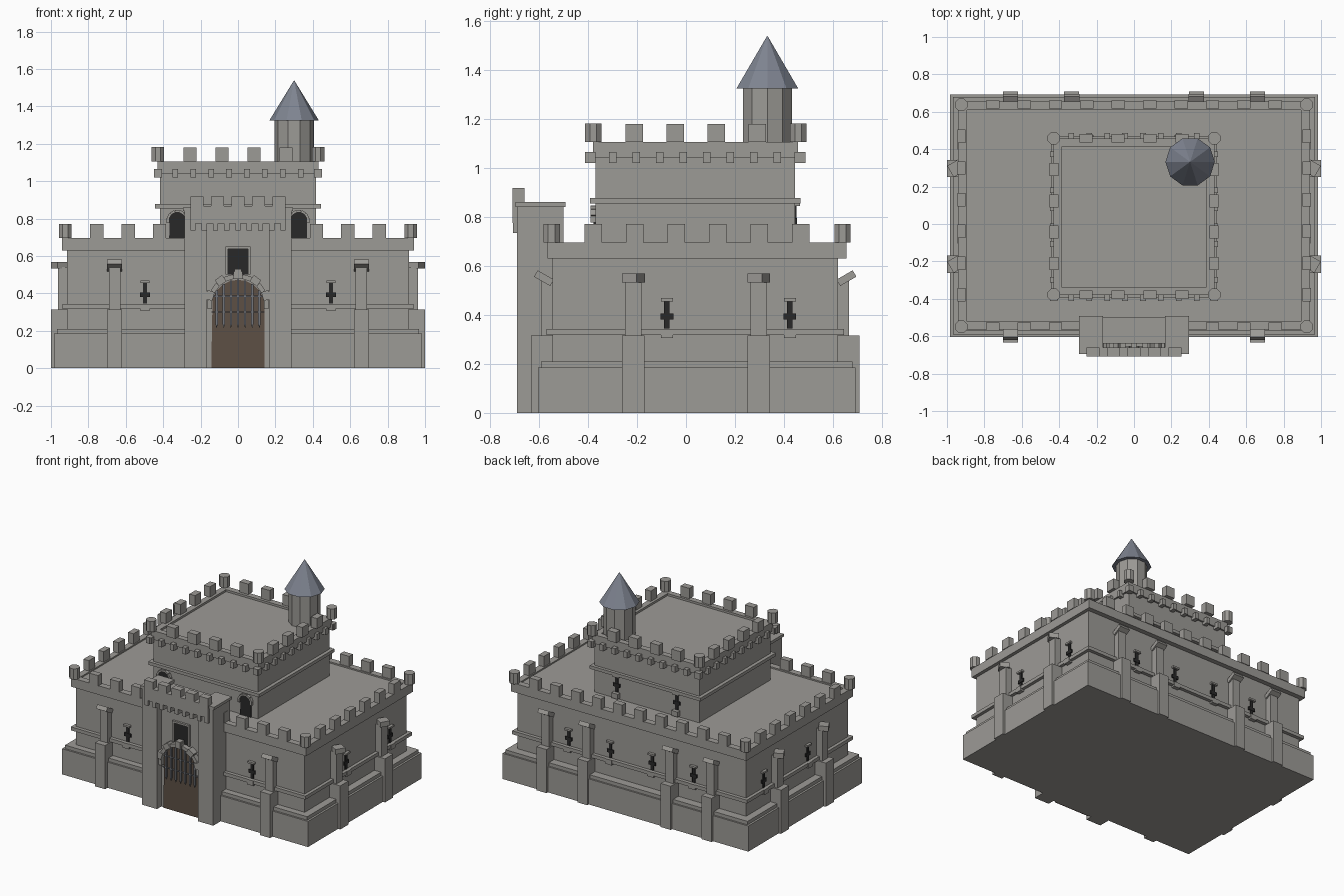
import bpy, bmesh, math
from mathutils import Matrix, Vector

if "Cube" in bpy.data.objects:
    bpy.data.objects.remove(bpy.data.objects["Cube"])


def material(name, rgb):
    m = bpy.data.materials.new(name)
    m.diffuse_color = (*rgb, 1)
    m.use_nodes = True
    m.node_tree.nodes["Principled BSDF"].inputs["Base Color"].default_value = m.diffuse_color
    return m


STONE = material("stone", (0.335, 0.325, 0.305))
SLATE = material("slate_blue", (0.21, 0.23, 0.28))
WOOD = material("brown_wood", (0.11, 0.08, 0.06))
DARK = material("dark_opening", (0.022, 0.022, 0.022))
IRON = material("iron", (0.17, 0.18, 0.20))


def box(bm, x0, x1, y0, y1, z0, z1, mat=Matrix()):
    m = Matrix.Translation(((x0 + x1) / 2, (y0 + y1) / 2, (z0 + z1) / 2))
    s = Matrix.Diagonal((x1 - x0, y1 - y0, z1 - z0, 1))
    bmesh.ops.create_cube(bm, size=1, matrix=mat @ m @ s)


def cone(bm, x, y, z0, z1, r0, r1, n):
    m = Matrix.Translation((x, y, (z0 + z1) / 2)) @ Matrix.Rotation(math.pi / n, 4, 'Z')
    bmesh.ops.create_cone(bm, cap_ends=True, segments=n, radius1=r0, radius2=r1,
                          depth=z1 - z0, matrix=m)


def prism(bm, pts, y0, y1):
    """Extrude an x-z outline from y0 to y1."""
    f = bm.faces.new([bm.verts.new((x, y0, z)) for x, z in pts])
    ext = bmesh.ops.extrude_face_region(bm, geom=[f])["geom"]
    bmesh.ops.translate(bm, vec=(0, y1 - y0, 0),
                        verts=[v for v in ext if isinstance(v, bmesh.types.BMVert)])


def finish(bm, name, mat):
    bmesh.ops.recalc_face_normals(bm, faces=bm.faces)
    me = bpy.data.meshes.new(name)
    bm.to_mesh(me)
    bm.free()
    me.materials.append(mat)
    ob = bpy.data.objects.new(name, me)
    bpy.context.collection.objects.link(ob)
    return ob


def wall_frame(x, y, angle):
    """Local frame on a wall: local -y points outward."""
    return Matrix.Translation((x, y, 0)) @ Matrix.Rotation(angle, 4, 'Z')


def arch(w, z0, spring, n=10):
    return [(-w, z0), (w, z0)] + [(w * math.cos(math.pi * i / n), spring + w * math.sin(math.pi * i / n))
                                  for i in range(n + 1)]


def battlement(name, hx, y0, y1, z0, z1, nx, ny, w, t):
    """Merlons on all four edges, with eight-sided corner turrets."""
    bm = bmesh.new()
    cx, c0, c1 = hx - t / 2, y0 + t / 2, y1 - t / 2
    for i in range(1, nx - 1):
        x = -cx + 2 * cx * i / (nx - 1)
        for y in (c0, c1):
            box(bm, x - w / 2, x + w / 2, y - t / 2, y + t / 2, z0, z1)
    for i in range(1, ny - 1):
        y = c0 + (c1 - c0) * i / (ny - 1)
        for x in (-cx, cx):
            box(bm, x - t / 2, x + t / 2, y - w / 2, y + w / 2, z0, z1)
    for x in (-cx, cx):
        for y in (c0, c1):
            cone(bm, x, y, z0, z1 + 0.002, 0.036, 0.036, 8)
    finish(bm, name, STONE)


# Plinth, curtain wall and string courses
bm = bmesh.new()
box(bm, -0.983, 0.983, -0.605, 0.692, 0, 0.185)
box(bm, -0.968, 0.968, -0.592, 0.68, 0.185, 0.21)
finish(bm, "plinth", STONE)
bm = bmesh.new()
box(bm, -0.915, 0.915, -0.545, 0.62, 0.2, 0.685)
box(bm, -0.938, 0.938, -0.57, 0.645, 0.317, 0.342)
finish(bm, "curtain_wall", STONE)
bm = bmesh.new()
for s in (-1, 1):
    box(bm, s * 0.917 - 0.023, s * 0.917 + 0.023, -0.565, 0.655, 0.63, 0.695)
box(bm, -0.9, 0.9, -0.565, -0.52, 0.63, 0.695)
box(bm, -0.9, 0.9, 0.61, 0.655, 0.63, 0.695)
finish(bm, "curtain_parapet", STONE)
battlement("curtain_merlons", 0.945, -0.57, 0.66, 0.695, 0.77, 12, 8, 0.072, 0.043)

# Keep with string course, parapet and corbels
bm = bmesh.new()
box(bm, -0.418, 0.418, -0.37, 0.445, 0.67, 1.09)
box(bm, -0.443, 0.443, -0.392, 0.467, 0.855, 0.878)
finish(bm, "keep", STONE)
bm = bmesh.new()
for s in (-1, 1):
    box(bm, s * 0.408 - 0.022, s * 0.408 + 0.022, -0.38, 0.457, 1.04, 1.105)
box(bm, -0.39, 0.39, -0.38, -0.34, 1.04, 1.105)
box(bm, -0.39, 0.39, 0.415, 0.457, 1.04, 1.105)
finish(bm, "keep_parapet", STONE)
battlement("keep_merlons", 0.452, -0.402, 0.482, 1.105, 1.18, 6, 6, 0.07, 0.047)
bm = bmesh.new()
for i in range(10):
    c = -0.432 + 0.096 * i
    for s in (-1, 1):
        box(bm, c - 0.015, c + 0.015, 0.037 + s * 0.428 - 0.022, 0.037 + s * 0.428 + 0.022, 1.02, 1.065)
        box(bm, s * 0.428 - 0.022, s * 0.428 + 0.022, 0.037 + c - 0.015, 0.037 + c + 0.015, 1.02, 1.065)
finish(bm, "keep_corbels", STONE)

# Round turret
bm = bmesh.new()
cone(bm, 0.30, 0.332, 1.08, 1.34, 0.105, 0.105, 10)
finish(bm, "turret", STONE)
bm = bmesh.new()
cone(bm, 0.30, 0.332, 1.325, 1.54, 0.132, 0, 10)
finish(bm, "turret_roof", SLATE)

# Buttresses with tilted caps
bm = bmesh.new()
for x, ys, a in [(-0.66, -0.545, 0), (0.66, -0.545, 0)] + \
        [(x, 0.62, math.pi) for x in (-0.66, -0.333, 0.333, 0.66)]:
    m = wall_frame(x, ys, a)
    box(bm, -0.04, 0.04, -0.088, 0.02, 0.0, 0.315, m)
    box(bm, -0.031, 0.031, -0.045, 0.02, 0.3, 0.545, m)
    tilt = m @ Matrix.Translation((0, -0.035, 0.55)) @ Matrix.Rotation(math.radians(-30), 4, 'X')
    box(bm, -0.041, 0.041, -0.038, 0.038, -0.015, 0.015, tilt)
for s in (-1, 1):
    for y in (-0.215, 0.297):
        m = wall_frame(s * 0.915, y, s * math.pi / 2)
        box(bm, -0.046, 0.046, -0.085, 0.02, 0.0, 0.315, m)
        box(bm, -0.033, 0.033, -0.048, 0.02, 0.3, 0.54, m)
        turn = Matrix.Translation((s * 0.953, y, 0.55)) @ Matrix.Rotation(-s * math.radians(30), 4, 'Z')
        box(bm, -0.033, 0.033, -0.035, 0.035, -0.018, 0.018, turn)
finish(bm, "buttresses", STONE)

# Cross-shaped arrow slits with lintels and sills
slits, trims = bmesh.new(), bmesh.new()
spots = [(x, -0.545, 0, 0.4) for x in (-0.497, 0.497)]
spots += [(x, 0.62, math.pi, 0.4) for x in (-0.5, -0.167, 0.167, 0.5)]
spots += [(s * 0.915, y, s * math.pi / 2, 0.4) for s in (-1, 1) for y in (-0.078, 0.424)]
spots += [(x, 0.445, math.pi, 0.79) for x in (-0.24, 0.24)]
for x, y, a, z in spots:
    m = wall_frame(x, y, a)
    box(slits, -0.011, 0.011, -0.007, 0.01, z - 0.055, z + 0.055, m)
    box(slits, -0.026, 0.026, -0.009, 0.01, z - 0.018, z + 0.006, m)
    box(trims, -0.025, 0.025, -0.02, 0.01, z + 0.055, z + 0.068, m)
    box(trims, -0.025, 0.025, -0.028, 0.01, z - 0.095, z - 0.058, m)
finish(slits, "arrow_slits", DARK)
finish(trims, "slit_trim", STONE)

# Arched keep doorways
dark, ring = bmesh.new(), bmesh.new()
for x in (-0.325, 0.325):
    prism(dark, [(x + px, pz) for px, pz in arch(0.043, 0.685, 0.79)[:-1]], -0.378, -0.36)
    for i in range(7):
        a = math.pi * i / 6
        m = Matrix.Translation((x, -0.378, 0.79)) @ Matrix.Rotation(-a, 4, 'Y')
        box(ring, 0.042, 0.056, -0.012, 0.02, -0.013, 0.013, m)
finish(dark, "keep_doorways", DARK)
finish(ring, "doorway_stones", STONE)

# Gatehouse body, pillars, cornices, parapet
bm = bmesh.new()
box(bm, -0.17, 0.17, -0.64, -0.5, 0, 0.835)
for s in (-1, 1):
    box(bm, s * 0.225 - 0.06, s * 0.225 + 0.06, -0.69, -0.5, 0, 0.845)
    box(bm, s * 0.23 - 0.065, s * 0.23 + 0.065, -0.695, -0.492, 0.84, 0.86)
finish(bm, "gatehouse", STONE)
bm = bmesh.new()
box(bm, -0.255, 0.255, -0.708, -0.66, 0.775, 0.866)
for i in range(5):
    c = -0.22 + 0.11 * i
    box(bm, c - 0.035, c + 0.035, -0.708, -0.66, 0.86, 0.917)
for i in range(9):
    c = -0.24 + 0.06 * i
    box(bm, c - 0.014, c + 0.014, -0.706, -0.635, 0.735, 0.78)
finish(bm, "gatehouse_parapet", STONE)

# Gate window
bm = bmesh.new()
box(bm, -0.054, 0.054, -0.646, -0.63, 0.5, 0.638)
finish(bm, "gate_window", DARK)
bm = bmesh.new()
for s in (-1, 1):
    box(bm, s * 0.061 - 0.007, s * 0.061 + 0.007, -0.655, -0.63, 0.5, 0.652)
box(bm, -0.054, 0.054, -0.655, -0.63, 0.638, 0.652)
finish(bm, "window_frame", STONE)

# Arched door, portcullis and arch stones
bm = bmesh.new()
prism(bm, arch(0.143, 0.0, 0.33)[:-1], -0.648, -0.63)
finish(bm, "gate_door", WOOD)
bm = bmesh.new()
for i in range(7):
    x = -0.114 + 0.038 * i
    top = 0.33 + math.sqrt(0.143 ** 2 - x * x)
    box(bm, x - 0.006, x + 0.006, -0.662, -0.65, 0.235, top)
    cone(bm, x, -0.656, 0.215, 0.235, 0.001, 0.008, 4)
for z in (0.30, 0.385):
    w = math.sqrt(0.143 ** 2 - max(0, z - 0.33) ** 2)
    box(bm, -w, w, -0.659, -0.653, z - 0.003, z + 0.003)
finish(bm, "portcullis", IRON)
bm = bmesh.new()
for i in range(11):
    m = Matrix.Translation((0, 0, 0.34)) @ Matrix.Rotation(-math.pi * i / 10, 4, 'Y')
    big = i % 2 == 1
    box(bm, 0.138, 0.178 if big else 0.163, -0.685 if big else -0.675, -0.63, -0.024, 0.024, m)
box(bm, -0.02, 0.02, -0.69, -0.63, 0.485, 0.53)
finish(bm, "arch_stones", STONE)
